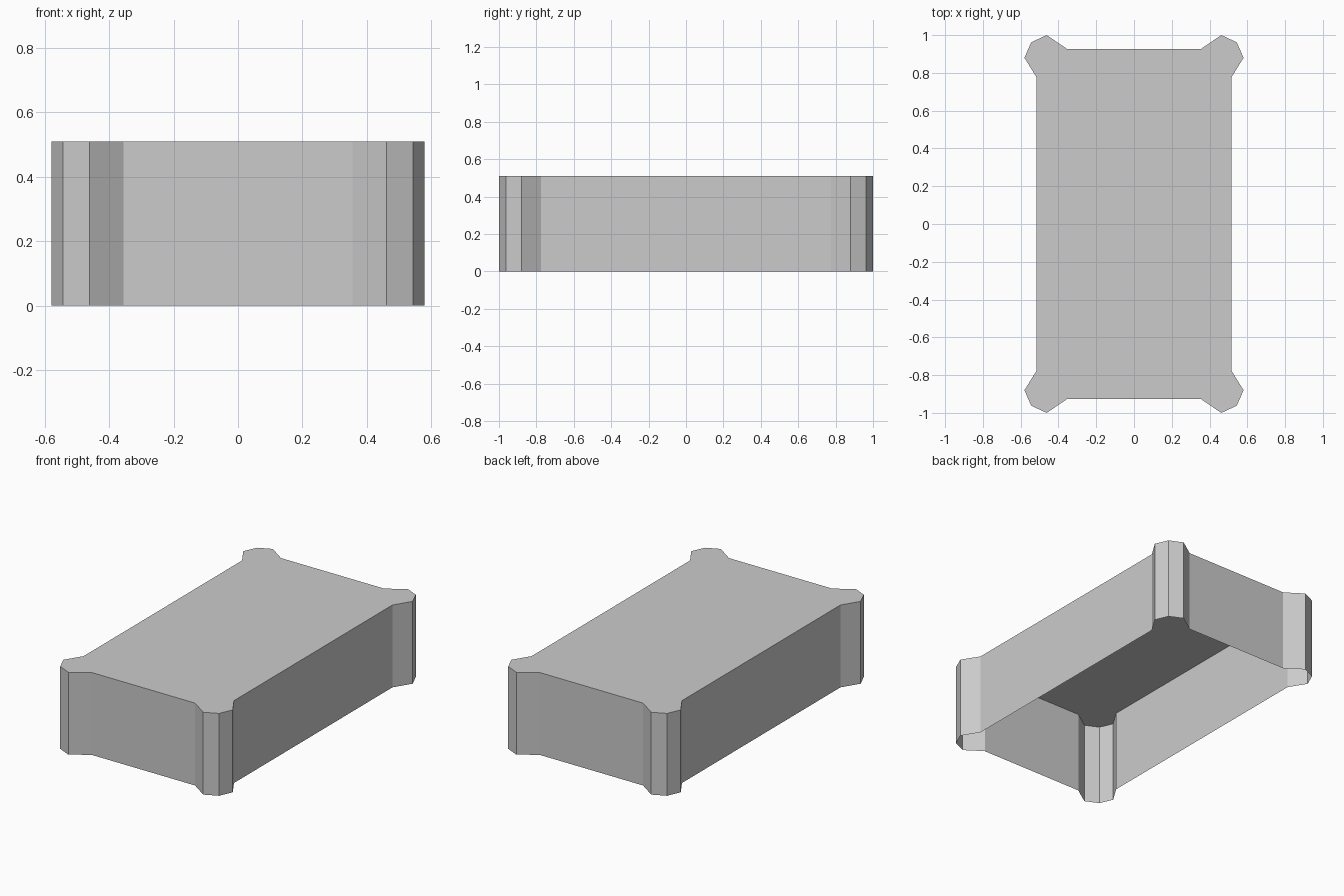
import bpy
import bmesh

cube = bpy.data.objects.get("Cube")
if cube:
    bpy.data.objects.remove(cube, do_unlink=True)

HEIGHT = 0.51

# Flared corner profile, running counter-clockwise from side wall to end wall
corner = [(0.515, 0.775), (0.58, 0.88), (0.544, 0.962), (0.462, 1.0), (0.355, 0.927)]

# Mirror the corner into all four quadrants, keeping the winding order
outline = []
for sx, sy in ((1, 1), (-1, 1), (-1, -1), (1, -1)):
    points = corner if sx * sy > 0 else corner[::-1]
    outline += [(sx * x, sy * y) for x, y in points]

# Single-skin cover: closed top, vertical walls, open underside
bm = bmesh.new()
top = [bm.verts.new((x, y, HEIGHT)) for x, y in outline]
bottom = [bm.verts.new((x, y, 0)) for x, y in outline]
bm.faces.new(top)
for i in range(len(outline)):
    j = (i + 1) % len(outline)
    bm.faces.new((bottom[i], bottom[j], top[j], top[i]))
bm.normal_update()

mesh = bpy.data.meshes.new("box_cover")
bm.to_mesh(mesh)
bm.free()
cover = bpy.data.objects.new("box_cover", mesh)
bpy.context.collection.objects.link(cover)

# Plain grey material
grey = bpy.data.materials.new("light_grey")
grey.use_nodes = True
colour = (0.6, 0.6, 0.6, 1)
grey.diffuse_color = colour
grey.node_tree.nodes["Principled BSDF"].inputs["Base Color"].default_value = colour
mesh.materials.append(grey)
